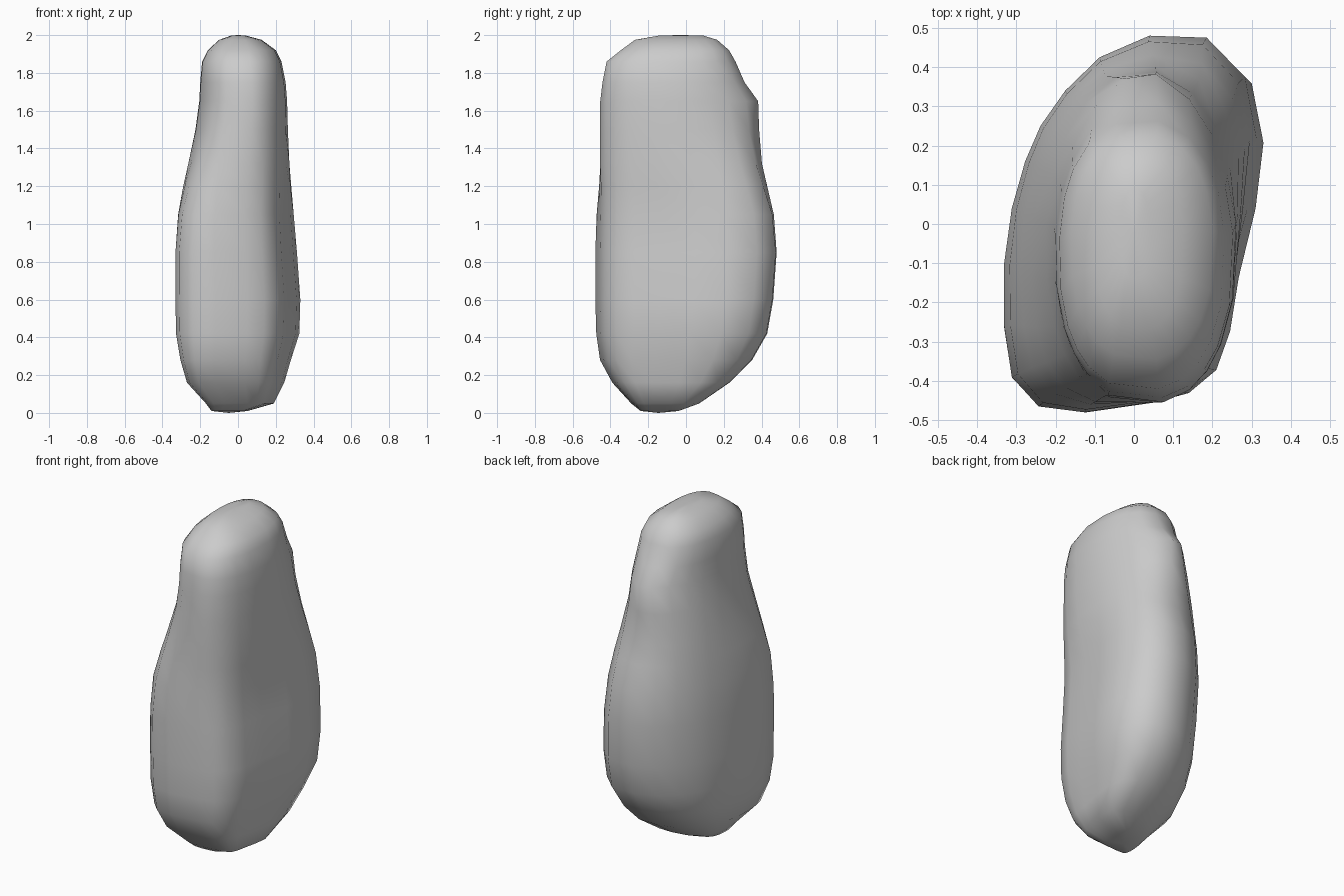
import bpy, bmesh
from math import atan2, cos, sin, copysign

if "Cube" in bpy.data.objects:
    bpy.data.objects.remove(bpy.data.objects["Cube"])

# Skewed outline of the wide lower part, seen from above
FOOT = [(.05, .48), (.2, .475), (.3, .375), (.33, .22), (.31, .05), (.267, -.13),
        (.245, -.27), (.21, -.37), (.14, -.43), (.05, -.455), (-.12, -.48),
        (-.24, -.465), (-.31, -.39), (-.33, -.26), (-.33, -.1), (-.31, .04),
        (-.275, .16), (-.235, .25), (-.17, .34), (-.08, .425)]

# Rings: z, x min, x max, y min, y max
RINGS = [(.01, -.14, .05, -.24, -.04), (.05, -.17, .19, -.29, .07),
         (.16, -.27, .245, -.39, .23), (.28, -.305, .28, -.455, .35),
         (.42, -.328, .325, -.475, .43), (.6, -.331, .33, -.48, .462),
         (.85, -.331, .312, -.48, .48), (1.05, -.317, .295, -.473, .465),
         (1.2, -.29, .282, -.46, .43), (1.32, -.263, .272, -.455, .402),
         (1.5, -.225, .264, -.455, .387),
         (1.65, -.205, .26, -.454, .382), (1.75, -.2, .252, -.442, .31),
         (1.86, -.19, .23, -.42, .262), (1.92, -.16, .2, -.345, .228),
         (1.975, -.1, .125, -.27, .165), (1.998, -.035, .04, -.14, .09)]


def spow(v, p):
    return copysign(abs(v) ** p, v)


def section(z):
    """Blend the skewed outline into a rounded oblong, scaled to 0..1."""
    t = min(1, max(0, (z - .95) / .65))
    t = t * t * (3 - 2 * t)
    box = 1 - .22 * max(0, 1 - z / .4)          # fuller corners near the base
    ridge = max(0, 1 - abs(z - 1.62) / .22)     # narrow ridge high on the back
    pts = []
    for x, y in FOOT:
        u, v = x / .33, y / .48
        a = atan2(v, u)
        p = .86 + (.3 * ridge if v > 0 else 0)
        ox, oy = spow(cos(a), p), spow(sin(a), p)
        u, v = spow(u, box), spow(v, box)
        pts.append((u + (ox - u) * t, v + (oy - v) * t))
    xs, ys = zip(*pts)
    return [((x - min(xs)) / (max(xs) - min(xs)), (y - min(ys)) / (max(ys) - min(ys)))
            for x, y in pts]


# Standing stone: rings lofted together and capped
bm = bmesh.new()
loops = []
for z, x0, x1, y0, y1 in RINGS:
    loops.append([bm.verts.new((x0 + (x1 - x0) * u, y0 + (y1 - y0) * v, z))
                  for u, v in section(z)])
n = len(FOOT)
for a, b in zip(loops, loops[1:]):
    for i in range(n):
        j = (i + 1) % n
        bm.faces.new((a[i], a[j], b[j], b[i]))
for loop, z in ((loops[0], 0), (loops[-1], 2)):
    c = bm.verts.new((sum(v.co.x for v in loop) / n, sum(v.co.y for v in loop) / n, z))
    for i in range(n):
        bm.faces.new((loop[i], loop[(i + 1) % n], c))
bmesh.ops.recalc_face_normals(bm, faces=bm.faces)
for f in bm.faces:
    f.smooth = True

mesh = bpy.data.meshes.new("standing_stone")
bm.to_mesh(mesh)
bm.free()
stone = bpy.data.objects.new("standing_stone", mesh)
bpy.context.collection.objects.link(stone)
